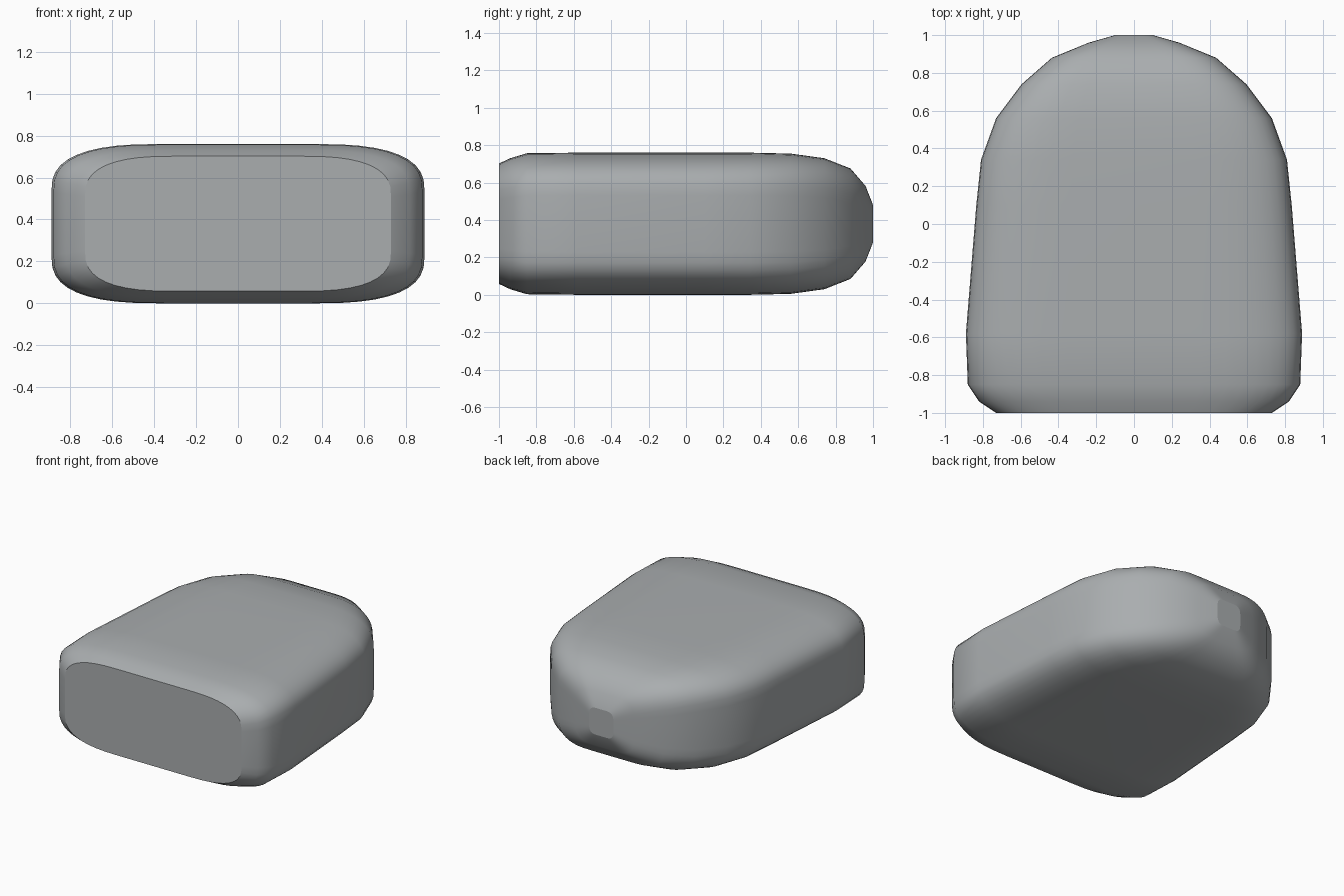
import bpy
import bmesh
import math

cube = bpy.data.objects.get("Cube")
if cube:
    bpy.data.objects.remove(cube, do_unlink=True)

# Plain grey for the whole body
grey = bpy.data.materials.new("grey")
grey.use_nodes = True
colour = (0.40, 0.42, 0.43, 1)
grey.diffuse_color = colour
grey.node_tree.nodes["Principled BSDF"].inputs["Base Color"].default_value = colour

MID_Z = 0.38
FLAT = 0.4        # straight share of each side of the section
POWER = 2.7       # squareness of the corners
STEPS = 10        # segments per corner

# Sections from front to back: y, half width, half height
stations = [
    (-1.00, 0.73, 0.322), (-0.94, 0.82, 0.35), (-0.85, 0.88, 0.377),
    (-0.58, 0.89, 0.38), (0.10, 0.835, 0.38), (0.34, 0.81, 0.38),
    (0.56, 0.73, 0.375), (0.74, 0.595, 0.35), (0.88, 0.435, 0.295),
    (0.96, 0.24, 0.202), (1.00, 0.10, 0.10),
]


def rounded_section():
    """Unit square with soft superellipse corners, counter-clockwise."""
    corner = []
    for i in range(STEPS + 1):
        a = math.pi / 2 * i / STEPS
        u = max(math.cos(a), 0) ** (2 / POWER)
        v = max(math.sin(a), 0) ** (2 / POWER)
        corner.append((FLAT + (1 - FLAT) * u, FLAT + (1 - FLAT) * v))
    half = corner + [(-x, z) for x, z in reversed(corner)]
    return half + [(-x, -z) for x, z in half]


# Loft the body through its sections
bm = bmesh.new()
section = rounded_section()
rings = [[bm.verts.new((x * w, y, MID_Z + z * h)) for x, z in section]
         for y, w, h in stations]
count = len(section)
for a, b in zip(rings, rings[1:]):
    for i in range(count):
        j = (i + 1) % count
        bm.faces.new((a[i], a[j], b[j], b[i])).smooth = True

# Flat end caps
for ring in (rings[0], rings[-1]):
    bm.faces.new(ring).smooth = False
    for i in range(count):
        bm.edges.get((ring[i], ring[(i + 1) % count])).smooth = False
bmesh.ops.recalc_face_normals(bm, faces=bm.faces)

mesh = bpy.data.meshes.new("rounded_body")
bm.to_mesh(mesh)
bm.free()
mesh.materials.append(grey)
body = bpy.data.objects.new("rounded_body", mesh)
bpy.context.collection.objects.link(body)
